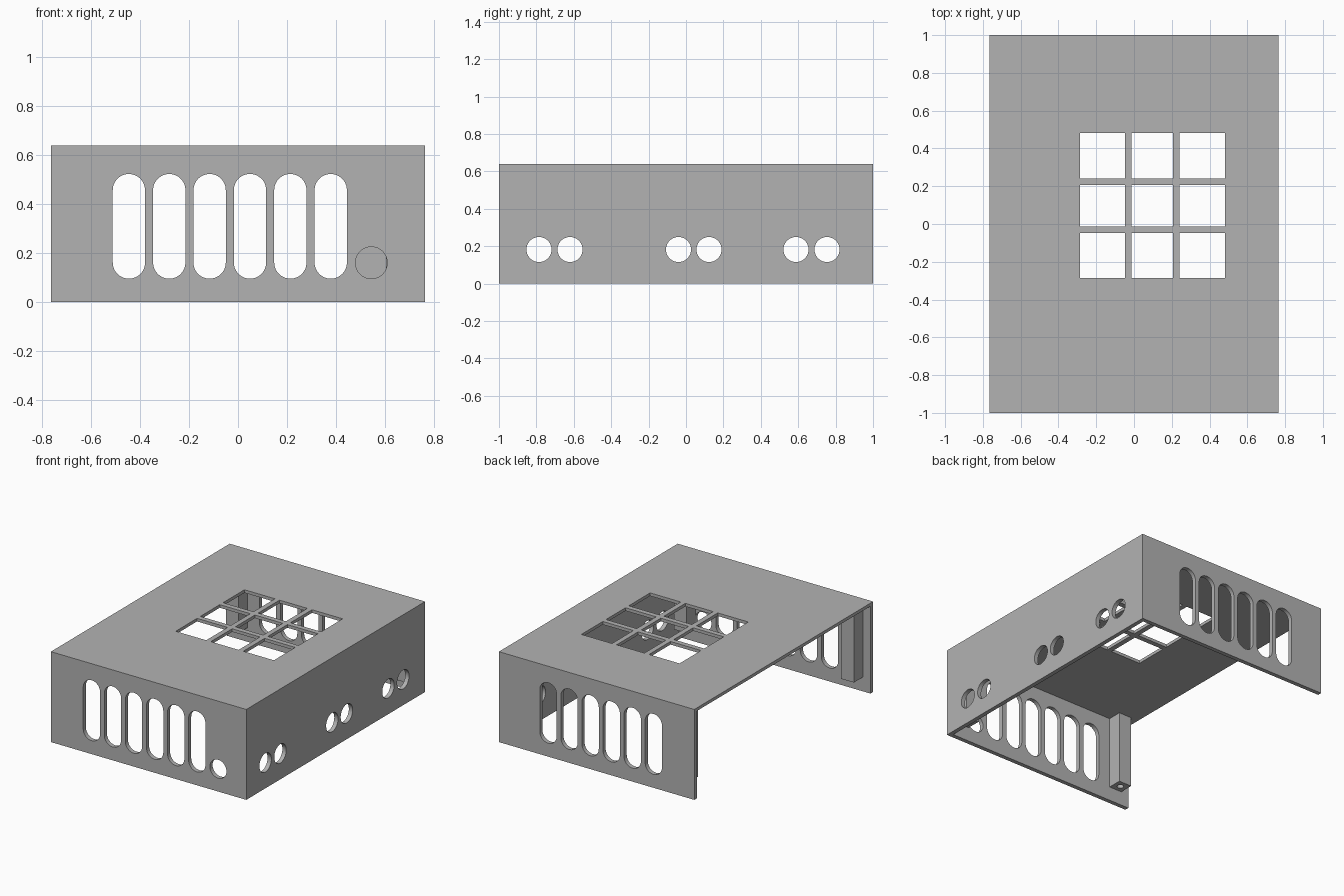
import bpy, bmesh
from math import pi
from mathutils import Matrix, Vector

if "Cube" in bpy.data.objects:
    bpy.data.objects.remove(bpy.data.objects["Cube"], do_unlink=True)

W, D, H = 0.765, 1.0, 0.64      # half width, half depth, height
WALL, ROOF = 0.03, 0.022        # panel thicknesses

grey = bpy.data.materials.new("matte_grey")
grey.use_nodes = True
colour = (0.45, 0.45, 0.45, 1)
grey.diffuse_color = colour
grey.node_tree.nodes["Principled BSDF"].inputs["Base Color"].default_value = colour


def box(bm, lo, hi):
    lo, hi = Vector(lo), Vector(hi)
    m = Matrix.Translation((lo + hi) / 2) @ Matrix.Diagonal((*(hi - lo), 1))
    bmesh.ops.create_cube(bm, size=1, matrix=m)


def cylinder(bm, centre, radius, depth, axis, sides=48):
    turn = {"X": Matrix.Rotation(pi / 2, 4, "Y"),
            "Y": Matrix.Rotation(pi / 2, 4, "X"),
            "Z": Matrix.Identity(4)}[axis]
    bmesh.ops.create_cone(bm, cap_ends=True, segments=sides, radius1=radius,
                          radius2=radius, depth=depth,
                          matrix=Matrix.Translation(centre) @ turn)


def slot(bm, x, y, z0, z1, r, depth):
    """Upright stadium: a hull around two discs, extruded along y."""
    new = bmesh.new()
    for z in (z0 + r, z1 - r):
        cylinder(new, (x, y, z), r, depth, "Y")
    hull = bmesh.ops.convex_hull(new, input=new.verts[:])
    junk = list({g for g in hull["geom_interior"] + hull["geom_unused"]
                 if isinstance(g, bmesh.types.BMVert)})
    bmesh.ops.delete(new, geom=junk, context="VERTS")
    # keep only the hull surface
    inner = [f for f in new.faces if abs(f.normal.z) > 0.99 and f.calc_area() > 1]
    bmesh.ops.delete(new, geom=inner, context="FACES")
    bmesh.ops.dissolve_limit(new, angle_limit=0.01, verts=new.verts[:], edges=new.edges[:])
    bmesh.ops.recalc_face_normals(new, faces=new.faces[:])
    mesh = bpy.data.meshes.new("slot_shape")
    new.to_mesh(mesh)
    new.free()
    bm.from_mesh(mesh)
    bpy.data.meshes.remove(mesh)


def make(name, bm):
    mesh = bpy.data.meshes.new(name)
    bm.to_mesh(mesh)
    bm.free()
    mesh.materials.append(grey)
    obj = bpy.data.objects.new(name, mesh)
    bpy.context.scene.collection.objects.link(obj)
    return obj


def cut(obj, bm):
    """Subtract the shapes in bm from obj and discard the cutter."""
    cutter = make("cutter", bm)
    cutter.hide_render = True
    mod = obj.modifiers.new("openings", "BOOLEAN")
    mod.operation, mod.solver, mod.object = "DIFFERENCE", "EXACT", cutter
    deps = bpy.context.evaluated_depsgraph_get()
    result = bpy.data.meshes.new_from_object(obj.evaluated_get(deps))
    obj.modifiers.clear()
    obj.data = result
    bpy.data.objects.remove(cutter, do_unlink=True)


# Cover shell: roof, front, back and one side; open below and on the -x side
bm = bmesh.new()
box(bm, (-W, -D, 0), (W, D, H))
case_cover = make("case_cover", bm)
bm = bmesh.new()
box(bm, (-W - 1, -D + WALL, -1), (W - WALL, D - WALL, H - ROOF))
cut(case_cover, bm)

# Vent slots through front and back
bm = bmesh.new()
for y in (-D, D):
    for i in range(6):
        slot(bm, -0.446 + 0.165 * i, y, 0.095, 0.523, 0.066, 0.2)
cut(case_cover, bm)

# Round port in the front, and paired ports along the side
bm = bmesh.new()
cylinder(bm, (0.545, -D, 0.16), 0.065, 0.2, "Y")
for y in (-0.786, -0.62, -0.04, 0.123, 0.588, 0.754):
    cylinder(bm, (W, y, 0.182), 0.067, 0.2, "X")
cut(case_cover, bm)

# Three by three grid of windows in the roof
bm = bmesh.new()
spans = ((-0.287, -0.048), (-0.012, 0.206), (0.242, 0.482))
for x0, x1 in spans:
    for y0, y1 in spans:
        box(bm, (x0, y0, H - 0.1), (x1, y1, H + 0.1))
cut(case_cover, bm)

# Screw posts hanging from the roof in the corners
for sx, side in ((-1, "right"), (1, "left")):
    for sy, end in ((-1, "front"), (1, "back")):
        x, y = sx * 0.655, sy * (D - WALL - 0.05)
        bm = bmesh.new()
        box(bm, (x - 0.05, y - 0.05, 0.1), (x + 0.05, y + 0.05, H - ROOF))
        post = make(f"{end}_{side}_screw_post", bm)
        bm = bmesh.new()
        cylinder(bm, (x, y, 0.1), 0.022, 0.4, "Z", 24)
        cut(post, bm)
